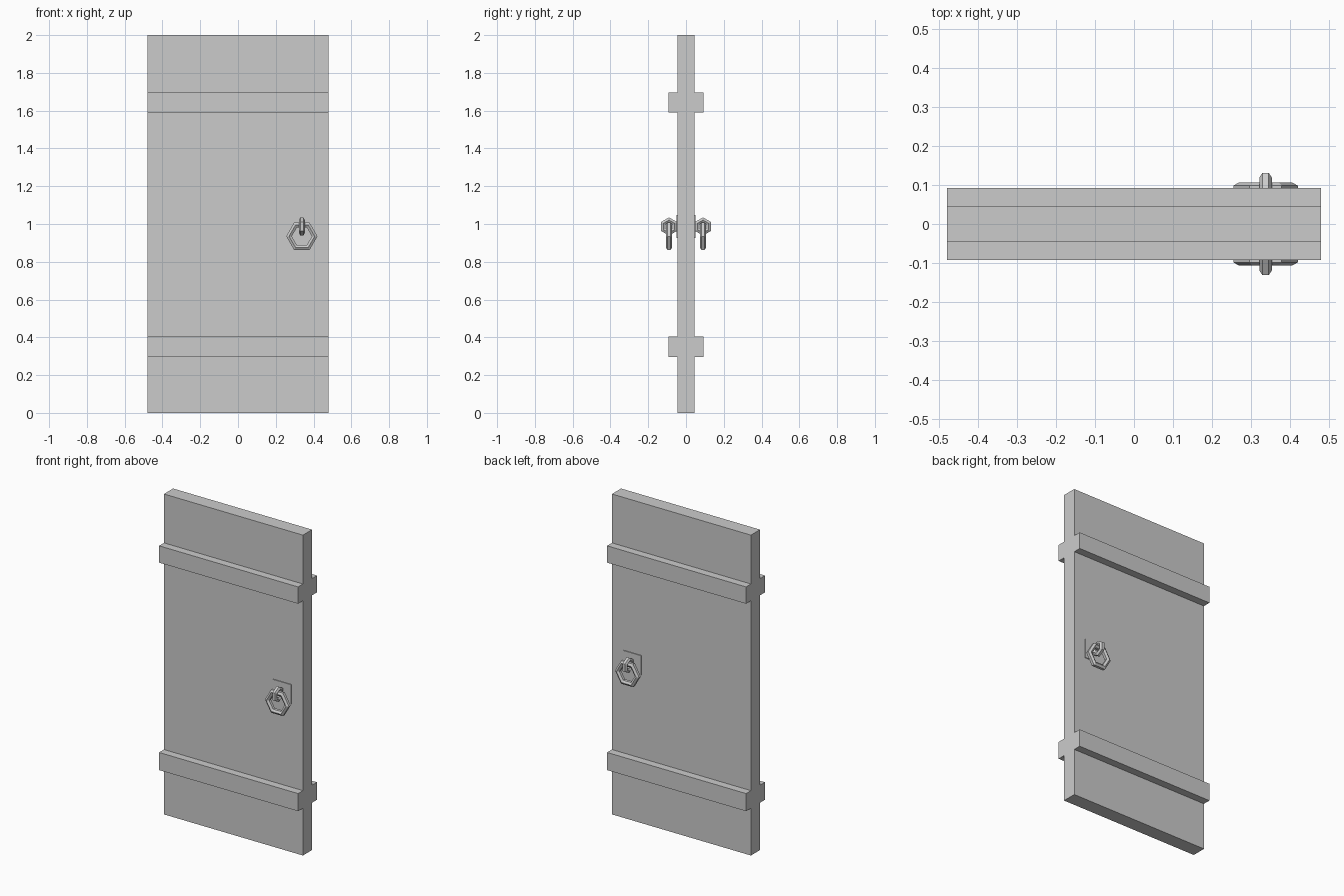
import bpy, bmesh
from math import sin, cos, pi
from mathutils import Vector

if "Cube" in bpy.data.objects:
    bpy.data.objects.remove(bpy.data.objects["Cube"])


def finish(name, bm):
    bmesh.ops.recalc_face_normals(bm, faces=bm.faces)
    me = bpy.data.meshes.new(name)
    bm.to_mesh(me)
    bm.free()
    ob = bpy.data.objects.new(name, me)
    bpy.context.collection.objects.link(ob)
    return ob


def ring(name, centre, major, minor, axis_u, axis_v, turn, n=6, m=6):
    """Low-poly ring lying in the plane of axis_u and axis_v."""
    bm = bmesh.new()
    u, v = Vector(axis_u), Vector(axis_v)
    w = u.cross(v)
    loops = []
    for i in range(n):
        a = turn + 2 * pi * i / n
        out = u * cos(a) + v * sin(a)
        loops.append([bm.verts.new(Vector(centre)
                      + out * (major + minor * cos(2 * pi * (j + .5) / m))
                      + w * minor * sin(2 * pi * (j + .5) / m)) for j in range(m)])
    for i in range(n):
        p, q = loops[i], loops[(i + 1) % n]
        for j in range(m):
            k = (j + 1) % m
            bm.faces.new((p[j], q[j], q[k], p[k]))
    return finish(name, bm)


# Door slab with its cross battens: one side profile swept across the width
W, T, B = 0.48, 0.045, 0.093
half = [(T, 0), (T, .295), (B, .295), (B, .405), (T, .405),
        (T, 1.59), (B, 1.59), (B, 1.695), (T, 1.695), (T, 2)]
profile = half + [(-y, z) for y, z in reversed(half)]
bm = bmesh.new()
face = bm.faces.new([bm.verts.new((-W, y, z)) for y, z in profile])
new = bmesh.ops.extrude_face_region(bm, geom=[face], use_keep_orig=True)["geom"]
bmesh.ops.translate(bm, vec=(2 * W, 0, 0),
                    verts=[g for g in new if isinstance(g, bmesh.types.BMVert)])
finish("door_panel", bm)

# Handle on each side: plate, staple ring and hanging pull ring
HX = 0.338
for side, s in (("front", -1), ("back", 1)):
    bpy.ops.mesh.primitive_cube_add(size=1, location=(HX, s * .044, .986))
    plate = bpy.context.object
    plate.name = side + "_handle_plate"
    plate.scale = (.124, .012, .122)
    ring(side + "_staple_ring", (HX, s * .09, .987), .034, .016,
         (0, 1, 0), (0, 0, 1), pi / 2)
    ring(side + "_pull_ring", (HX, s * .09, .935), .068, .017,
         (1, 0, 0), (0, 0, 1), 0)
